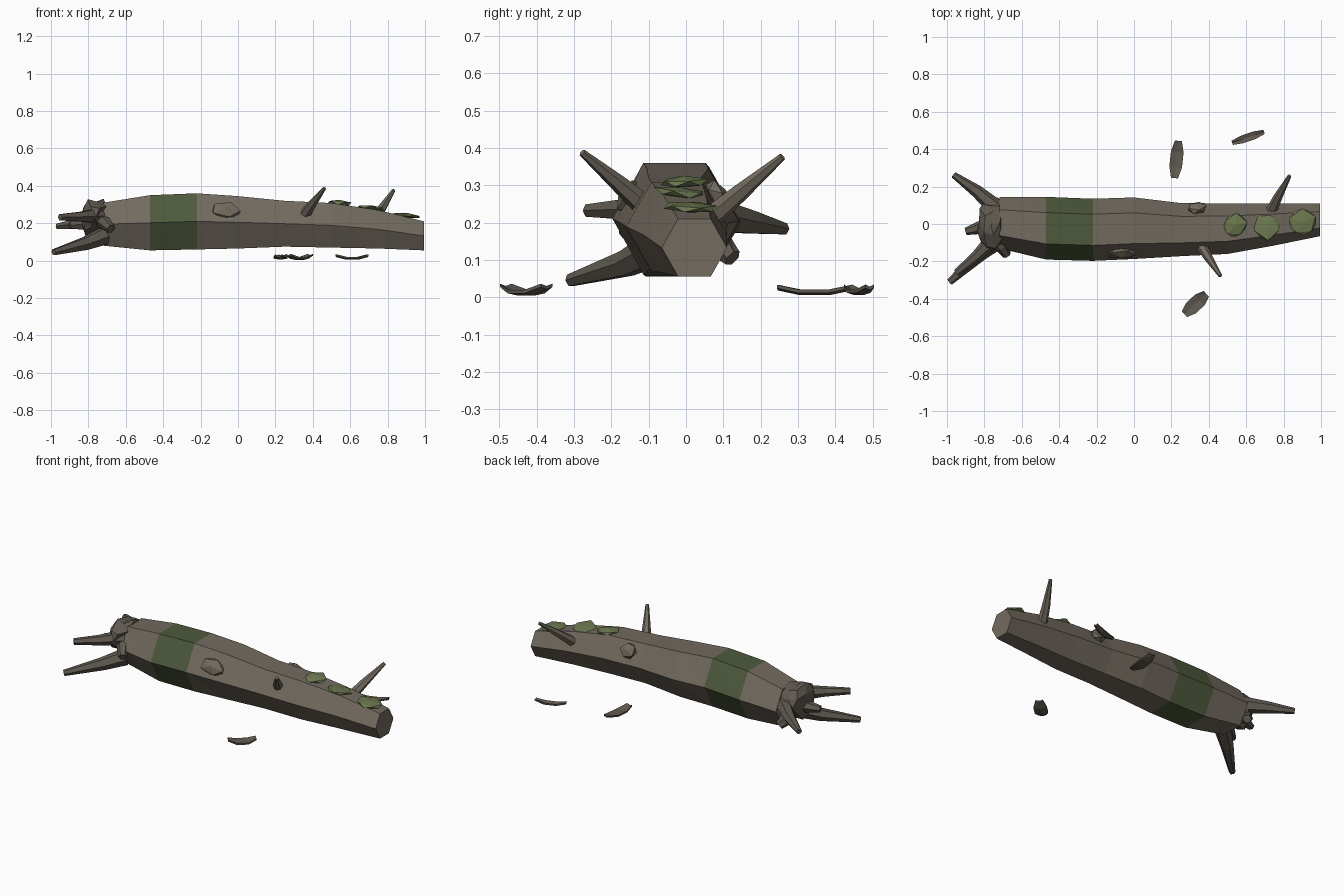
import bpy, bmesh, math, random
from mathutils import Vector, Matrix

if "Cube" in bpy.data.objects:
    bpy.data.objects.remove(bpy.data.objects["Cube"])

random.seed(4)


def material(name, rgb):
    m = bpy.data.materials.new(name)
    m.diffuse_color = (*rgb, 1)
    m.use_nodes = True
    m.node_tree.nodes["Principled BSDF"].inputs["Base Color"].default_value = m.diffuse_color
    return m


BARK = material("bark", (0.17, 0.145, 0.115))
DARK = material("dark_bark", (0.115, 0.10, 0.08))
MOSSY = material("mossy_bark", (0.075, 0.10, 0.045))
MOSS = material("moss", (0.15, 0.19, 0.08))


def finish(name, bm, *mats):
    bmesh.ops.recalc_face_normals(bm, faces=bm.faces)
    me = bpy.data.meshes.new(name)
    bm.to_mesh(me)
    bm.free()
    for m in mats:
        me.materials.append(m)
    ob = bpy.data.objects.new(name, me)
    bpy.context.collection.objects.link(ob)
    return ob


def loft(bm, rings, first=None, last=None):
    """Skin a list of point rings; ends are fanned to a centre point."""
    loops = [[bm.verts.new(p) for p in r] for r in rings]
    n = len(loops[0])
    for k, (a, b) in enumerate(zip(loops, loops[1:])):
        for i in range(n):
            j = (i + 1) % n
            f1 = bm.faces.new((a[i], a[j], b[j]))
            f2 = bm.faces.new((a[i], b[j], b[i]))
            f1.material_index = f2.material_index = k
    for loop in (loops[0], loops[-1]):
        c = bm.verts.new(sum((v.co for v in loop), Vector()) / n)
        for i in range(n):
            bm.faces.new((loop[i], loop[(i + 1) % n], c))


# Hexagonal trunk: x, y range, z range of each section
SECTIONS = [(-0.72, -.13, .145, .08, .31), (-0.47, -.19, .145, .055, .35),
            (-0.22, -.197, .135, .06, .36), (0.0, -.187, .142, .065, .345),
            (0.25, -.172, .112, .075, .32), (0.5, -.16, .11, .07, .308),
            (0.75, -.115, .11, .065, .27), (0.995, -.065, .11, .055, .21)]
rings = []
for x, y0, y1, z0, z1 in SECTIONS:
    rings.append([Vector((x, (y0 + y1) / 2 + (y1 - y0) / 2 * math.cos(i * math.pi / 3),
                          (z0 + z1) / 2 + (z1 - z0) / 2 * math.sin(i * math.pi / 3) / .866))
                  for i in range(6)])
bm = bmesh.new()
loft(bm, rings)
for f in bm.faces:
    f.material_index = 1 if f.material_index == 1 else 0
finish("trunk", bm, BARK, MOSSY)


def limb(name, pts, radii, mat=BARK, sides=6):
    """Tapered tube through the points."""
    pts = [Vector(p) for p in pts]
    rings = []
    for i, p in enumerate(pts):
        d = pts[min(i + 1, len(pts) - 1)] - pts[max(i - 1, 0)]
        q = d.to_track_quat('Z', 'Y')
        rings.append([p + q @ Vector((math.cos(t) * radii[i], math.sin(t) * radii[i], 0))
                      for t in (2 * math.pi * k / sides for k in range(sides))])
    bm = bmesh.new()
    loft(bm, rings)
    for f in bm.faces:
        f.material_index = 0
    return finish(name, bm, mat)


# Broken branches
limb("front_branch", [(.35, -.10, .235), (.395, -.175, .30), (.462, -.278, .387)], (.032, .024, .010))
limb("back_branch", [(.725, .05, .20), (.77, .145, .28), (.832, .258, .376)], (.032, .024, .010))

# Roots
limb("low_root", [(-.72, -.08, .13), (-.82, -.16, .09), (-.985, -.31, .045)], (.05, .038, .018), DARK)
limb("front_root", [(-.74, -.07, .24), (-.84, -.17, .235), (-.95, -.262, .232)], (.045, .03, .019), DARK)
limb("back_root", [(-.72, .07, .22), (-.84, .175, .20), (-.965, .263, .183)], (.05, .034, .017), DARK)
limb("middle_root", [(-.74, -.01, .20), (-.83, -.02, .195), (-.90, -.04, .19)], (.05, .034, .02), DARK)
limb("side_root", [(-.74, -.06, .22), (-.71, -.12, .20), (-.68, -.165, .17)], (.04, .035, .025), DARK)
limb("under_root", [(-.76, .05, .17), (-.75, .10, .13), (-.73, .125, .105)], (.045, .035, .025), DARK)

# Jagged root ball
bm = bmesh.new()
bmesh.ops.create_icosphere(bm, subdivisions=2, radius=1)
for v in bm.verts:
    v.co *= random.uniform(0.62, 1.1)
    v.co = Vector((-.765 + v.co.x * .085, .005 + v.co.y * .15, .222 + v.co.z * .122))
finish("root_ball", bm, DARK)


def lump(name, loc, size, rot, mat):
    """Squashed faceted bump, local z is its thickness."""
    bm = bmesh.new()
    bmesh.ops.create_icosphere(bm, subdivisions=1, radius=1)
    for v in bm.verts:
        v.co *= random.uniform(.88, 1.1)
    ob = finish(name, bm, mat)
    ob.location, ob.scale, ob.rotation_euler = loc, size, rot


# Knots and moss patches
lump("front_knot", (-.065, -.155, .268), (.09, .055, .03), (math.radians(62), 0.1, 0), BARK)
lump("back_knot", (.335, .085, .272), (.055, .05, .03), (math.radians(-60), 0, 0), BARK)
lump("moss_1", (.54, -.005, .308), (.07, .07, .016), (.05, .08, .2), MOSS)
lump("moss_2", (.71, -.015, .28), (.075, .078, .015), (0, .13, 1.0), MOSS)
lump("moss_3", (.905, .012, .241), (.083, .083, .015), (0, .12, .4), MOSS)


def chip(name, loc, length, width, angle, lift):
    """Curled bark flake: a tapered strip, bent upward at its ends."""
    bm = bmesh.new()
    rings = []
    for t, w in ((-1, .55), (-.4, 1), (.4, 1), (1, .55)):
        z = lift * t * t
        rings.append([Vector((t * length / 2, s * w * width / 2, z + h + abs(s) * .006))
                      for s, h in ((-1, 0), (0, 0), (1, 0), (1, .009), (0, .009), (-1, .009))])
    loft(bm, rings)
    for f in bm.faces:
        f.material_index = 0
    ob = finish(name, bm, DARK)
    ob.location = loc
    ob.rotation_euler = (0, 0, math.radians(angle))


# Bark chips on the ground
chip("bark_chip_1", (.227, .345, .003), .20, .068, 84, .015)
chip("bark_chip_2", (.61, .463, .003), .18, .042, 19, .016)
chip("bark_chip_3", (.328, -.428, .001), .16, .076, 43, .020)
